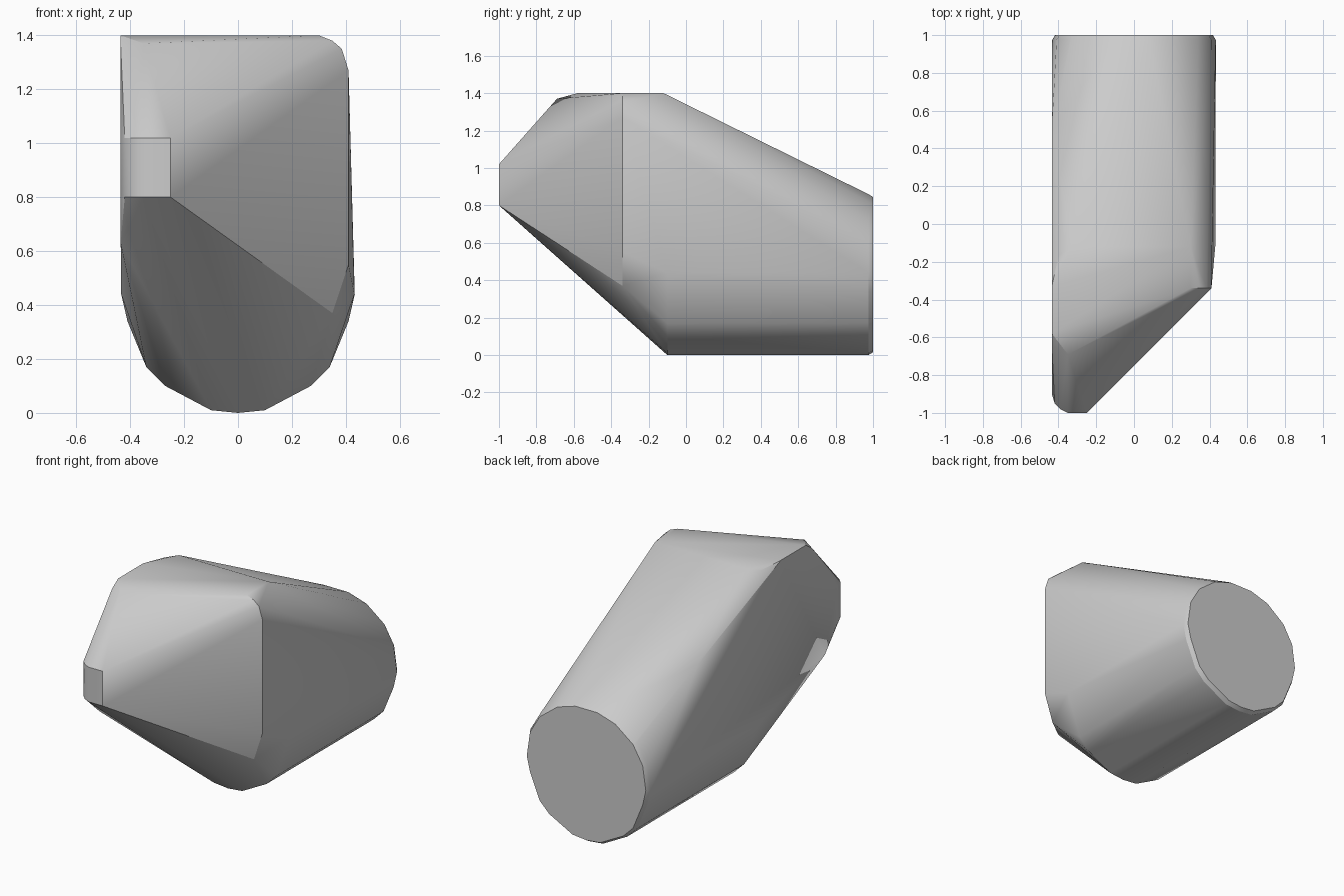
import bpy, bmesh, math

cube = bpy.data.objects.get("Cube")
if cube:
    bpy.data.objects.remove(cube, do_unlink=True)

grey = bpy.data.materials.new("plain grey")
grey.use_nodes = True
colour = (0.6, 0.6, 0.6, 1)
grey.diffuse_color = colour
grey.node_tree.nodes["Principled BSDF"].inputs["Base Color"].default_value = colour

# Half outline of the round rear section, from bottom to top
half = [(0, 0), (.1, .01), (.27, .1), (.34, .17), (.41, .34), (.433, .44),
        (.41, .6), (.34, .72), (.21, .82), (.08, .86)]


def ring(y, scale=1.0, count=len(half)):
    """Mirrored section at depth y, shrunk about its middle."""
    return [(s * x * scale, y, .43 + (z - .43) * scale)
            for s in (-1, 1) for x, z in half[:count]]


# Rear cap with a narrow bevel, and the keel running forward from it
points = ring(.975) + ring(1, .965) + ring(-.1, 1, 4)

# Blunt nose, rounded into the flat side
for z in (.8, 1.02):
    points += [(x, y, z) for x, y in
               [(-.25, -1), (-.35, -1), (-.39, -.98), (-.42, -.95), (-.435, -.9)]]

# Flat side
points += [(-.435, -.77, .63), (-.435, -.64, 1.36), (-.435, -.58, 1.4),
           (-.435, -.33, 1.4), (-.4, -.17, 1.385), (-.435, .5, 1.06),
           (-.433, -.1, .44)]

# Top deck and its front lip
points += [(-.35, -.69, 1.37), (-.33, -.12, 1.4), (.3, -.12, 1.4), (.3, -.34, 1.4)]

# Slanted cheek corner
points += [(.35, -.34, 1.38), (.385, -.34, 1.35), (.41, -.34, 1.27),
           (.41, -.34, .55), (.35, -.34, .37), (.432, -.1, .44)]

bm = bmesh.new()
for p in points:
    bm.verts.new(p)
bmesh.ops.remove_doubles(bm, verts=bm.verts, dist=.001)
bmesh.ops.convex_hull(bm, input=bm.verts)
loose = [v for v in bm.verts if not v.link_faces]
bmesh.ops.delete(bm, geom=loose, context='VERTS')
bmesh.ops.dissolve_limit(bm, angle_limit=math.radians(1), verts=bm.verts, edges=bm.edges)
bmesh.ops.recalc_face_normals(bm, faces=bm.faces)

mesh = bpy.data.meshes.new("faceted_body")
bm.to_mesh(mesh)
bm.free()
mesh.materials.append(grey)
body = bpy.data.objects.new("faceted_body", mesh)
bpy.context.collection.objects.link(body)
bpy.ops.object.select_all(action='DESELECT')
body.select_set(True)
bpy.context.view_layer.objects.active = body
bpy.ops.object.shade_smooth_by_angle(angle=math.radians(30))
